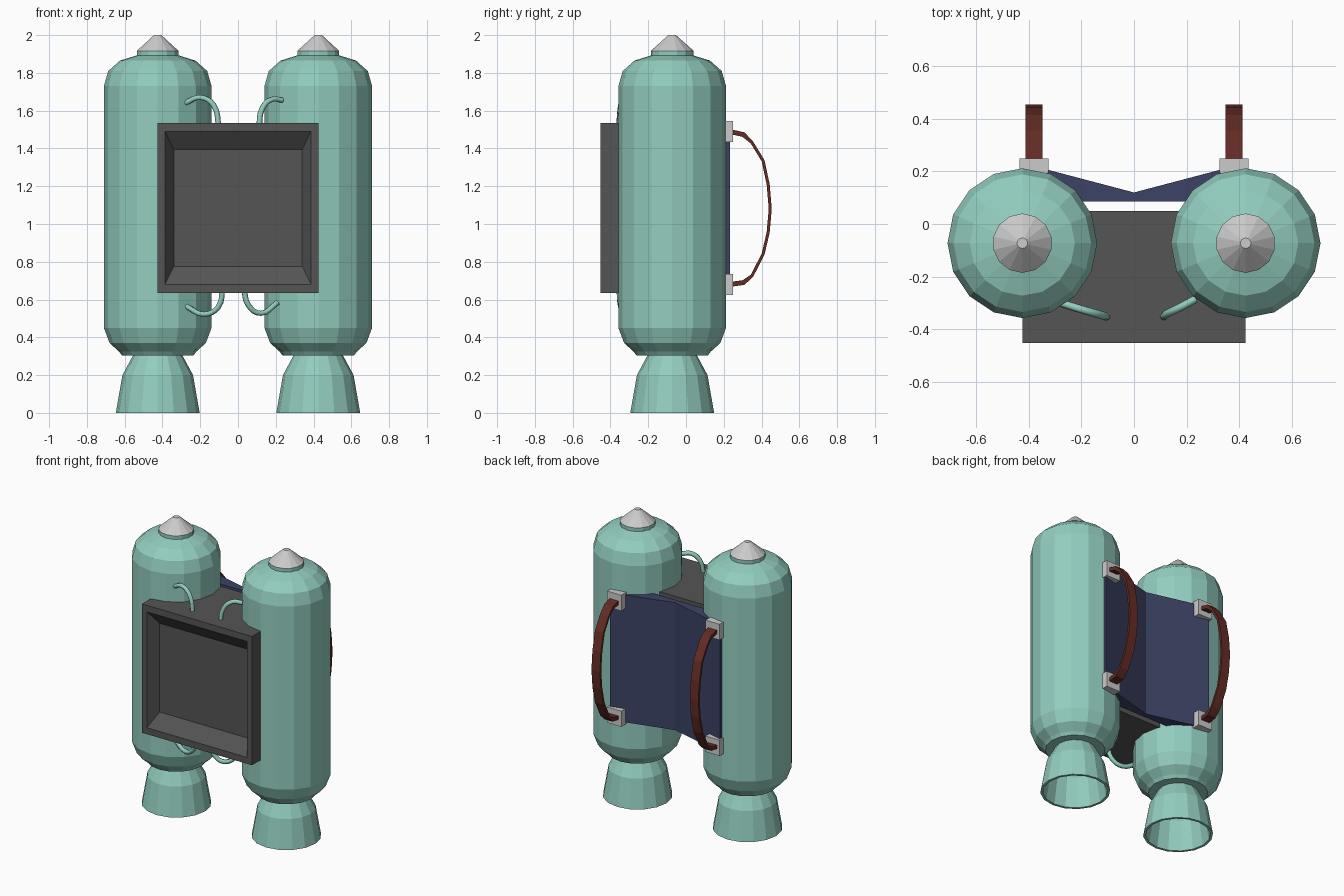
import bpy, bmesh
from math import sin, cos, pi
from mathutils import Vector

if "Cube" in bpy.data.objects:
    bpy.data.objects.remove(bpy.data.objects["Cube"])

TX, TY, SIDES = 0.425, -0.073, 16


def material(name, rgb):
    m = bpy.data.materials.new(name)
    m.diffuse_color = (*rgb, 1)
    m.use_nodes = True
    m.node_tree.nodes["Principled BSDF"].inputs["Base Color"].default_value = m.diffuse_color
    return m


TEAL = material("teal_paint", (0.29, 0.61, 0.52))
DARK = material("dark_grey", (0.09, 0.09, 0.09))
BLUE = material("navy_cloth", (0.045, 0.055, 0.13))
BROWN = material("brown_leather", (0.13, 0.025, 0.018))


def loft(name, rings, mat=None, mirror=False, closed=False):
    """Skin a list of equal-length point rings, capping both ends unless closed."""
    bm = bmesh.new()
    vs = [[bm.verts.new(p) for p in r] for r in rings]
    n = len(vs[0])
    pairs = list(zip(vs, vs[1:])) + ([(vs[-1], vs[0])] if closed else [])
    for a, b in pairs:
        for i in range(n):
            j = (i + 1) % n
            bm.faces.new((a[i], a[j], b[j], b[i]))
    if not closed:
        bm.faces.new(vs[0])
        bm.faces.new(vs[-1])
    bmesh.ops.recalc_face_normals(bm, faces=bm.faces)
    me = bpy.data.meshes.new(name)
    bm.to_mesh(me)
    bm.free()
    ob = bpy.data.objects.new(name, me)
    bpy.context.collection.objects.link(ob)
    if mat:
        me.materials.append(mat)
    if mirror:
        ob.modifiers.new("Mirror", 'MIRROR').use_axis[0] = True
    return ob


def lathe(name, profile, mat=None, n=SIDES):
    """Turn an (r, z) profile around the tank axis, mirrored to both sides."""
    ang = [pi / 2 + 2 * pi * i / n for i in range(n)]
    rings = [[(TX + r * cos(a), TY + r * sin(a), z) for a in ang] for r, z in profile]
    return loft(name, rings, mat, mirror=True)


def rect(x, y, z0, z1):
    return [(-x, y, z0), (x, y, z0), (x, y, z1), (-x, y, z1)]


# tanks
lathe("tank", [(0.19, 0.305), (0.205, 0.325), (0.255, 0.37), (0.285, 0.45),
               (0.285, 1.73), (0.262, 1.81), (0.2, 1.865), (0.11, 1.893)], TEAL)
# hollow exhaust nozzles
lathe("nozzle", [(0.125, 0.315), (0.187, 0.2), (0.222, 0.0), (0.205, 0.0),
                 (0.17, 0.2), (0.11, 0.3)], TEAL)
# collar and pointed cap on each tank
lathe("cap_collar", [(0.113, 1.88), (0.113, 1.917)], TEAL, 14)
lathe("nose_cap", [(0.113, 1.917), (0.02, 2.0)], None, 14)

# control box with a sloped recess in its front
loft("control_box", [rect(0.425, 0.05, 0.635, 1.535), rect(0.425, -0.453, 0.635, 1.535),
                     rect(0.387, -0.453, 0.68, 1.49), rect(0.34, -0.38, 0.775, 1.395)], DARK)

# V-shaped back pad
pad = [(-0.425, 0.085), (0, 0.085), (0.425, 0.085), (0.425, 0.232), (0, 0.12), (-0.425, 0.232)]
loft("back_pad", [[(x, y, z) for x, y in pad] for z in (0.64, 1.53)], BLUE)

# strap clamps
for label, z in (("lower", 0.625), ("upper", 1.435)):
    base = [(0.325, 0.195), (0.435, 0.195), (0.435, 0.25), (0.325, 0.25)]
    loft(label + "_clamp", [[(x, y, h) for x, y in base] for h in (z, z + 0.11)], mirror=True)

# curved shoulder straps, following a path in the yz plane
path = [Vector(p) for p in ((0.23, 1.49), (0.305, 1.473), (0.35, 1.43), (0.408, 1.335),
                            (0.435, 1.21), (0.446, 1.08), (0.435, 0.955), (0.408, 0.84),
                            (0.35, 0.727), (0.305, 0.69), (0.23, 0.68))]
rings = []
for i, p in enumerate(path):
    t = (path[min(i + 1, len(path) - 1)] - path[max(i - 1, 0)]).normalized()
    half = 0.013 if i in (0, 1, 9, 10) else 0.008
    nrm = Vector((-t.y, t.x)) * half
    a, b = p + nrm, p - nrm
    rings.append([(0.348, *a), (0.413, *a), (0.413, *b), (0.348, *b)])
loft("shoulder_strap", rings, BROWN, mirror=True)


def hose(name, pts):
    cu = bpy.data.curves.new(name, 'CURVE')
    cu.dimensions = '3D'
    cu.bevel_depth = 0.015
    cu.bevel_resolution = 1
    cu.resolution_u = 4
    cu.use_fill_caps = True
    sp = cu.splines.new('BEZIER')
    sp.bezier_points.add(len(pts) - 1)
    for bp, p in zip(sp.bezier_points, pts):
        bp.co = p
        bp.handle_left_type = bp.handle_right_type = 'AUTO'
    cu.materials.append(TEAL)
    bpy.context.collection.objects.link(bpy.data.objects.new(name, cu))


# thin hoses joining the box to the tanks
hose("upper_left_hose", [(-0.28, -0.30, 1.64), (-0.2, -0.325, 1.67),
                         (-0.13, -0.345, 1.63), (-0.1, -0.355, 1.5)])
hose("upper_right_hose", [(0.235, -0.285, 1.655), (0.18, -0.315, 1.66),
                          (0.13, -0.34, 1.615), (0.11, -0.355, 1.5)])
hose("lower_left_hose", [(-0.275, -0.30, 0.565), (-0.18, -0.325, 0.522),
                         (-0.105, -0.345, 0.56), (-0.08, -0.355, 0.67)])
hose("lower_right_hose", [(0.21, -0.285, 0.585), (0.12, -0.32, 0.527),
                          (0.055, -0.345, 0.57), (0.03, -0.355, 0.67)])
